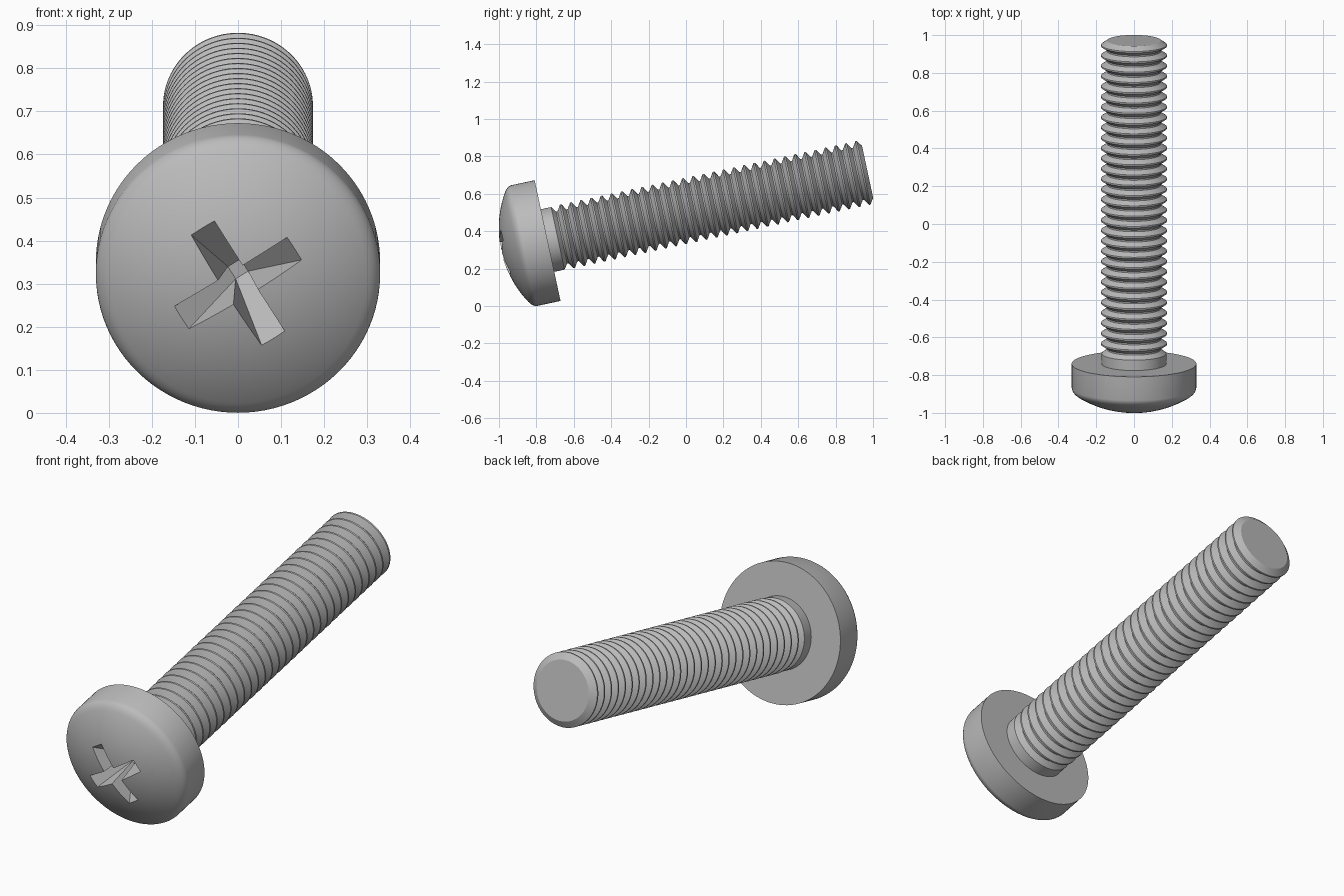
import bpy, bmesh
from math import radians, sin, cos, sqrt, pi
from mathutils import Matrix, Vector

cube = bpy.data.objects.get("Cube")
if cube:
    bpy.data.objects.remove(cube)

# Every part is made along local z, then tilted so the tip rises to the back
TILT = 12.1
PLACE = Matrix.Translation((0, -0.74, 0.35)) @ Matrix.Rotation(radians(TILT - 90), 4, 'X')

steel = bpy.data.materials.new("steel_grey")
steel.use_nodes = True
GREY = (0.5, 0.5, 0.5, 1)
steel.diffuse_color = GREY
steel.node_tree.nodes["Principled BSDF"].inputs["Base Color"].default_value = GREY


def add_object(name, bm):
    bmesh.ops.recalc_face_normals(bm, faces=bm.faces)
    mesh = bpy.data.meshes.new(name)
    bm.to_mesh(mesh)
    bm.free()
    mesh.materials.append(steel)
    obj = bpy.data.objects.new(name, mesh)
    obj.matrix_world = PLACE
    bpy.context.collection.objects.link(obj)
    return obj


def lathe(name, profile, steps=96):
    """Spin (radius, height) points about local z."""
    bm = bmesh.new()
    verts = [bm.verts.new((r, 0, t)) for r, t in profile]
    edges = [bm.edges.new(pair) for pair in zip(verts, verts[1:])]
    bmesh.ops.spin(bm, geom=verts + edges, cent=(0, 0, 0), axis=(0, 0, 1),
                   angle=2 * pi, steps=steps)
    bmesh.ops.remove_doubles(bm, verts=bm.verts, dist=0.0001)
    return add_object(name, bm)


def smooth(obj):
    bpy.ops.object.select_all(action='DESELECT')
    obj.select_set(True)
    bpy.context.view_layer.objects.active = obj
    bpy.ops.object.shade_smooth_by_angle(angle=radians(25))


# Pan head: flat underside, straight rim, rounded corner, shallow dome
DOME, APEX, RIM = 0.57, 0.254, 0.33


def dome_height(r):
    return -APEX + DOME - sqrt(DOME ** 2 - r ** 2)


corner_r = 0.298
top = dome_height(corner_r)
profile = [(0, 0), (RIM, 0), (RIM, -0.128)]
p0, p1, p2 = Vector((RIM, -0.128)), Vector((RIM - 0.002, -0.152)), Vector((corner_r, top))
for i in range(1, 6):
    u = i / 6
    profile.append(tuple(p0 * (1 - u) ** 2 + p1 * 2 * u * (1 - u) + p2 * u ** 2))
profile += [(r, dome_height(r)) for r in (corner_r * (1 - i / 12) for i in range(13))]
head = lathe("head", profile)

# Cross recess: two tapered bars cut down to a small square floor
for i in range(2):
    bm = bmesh.new()
    a = radians(-32 + 90 * i)
    for length, width, t in ((0.214, 0.038, -0.3), (0.017, 0.017, -0.075)):
        for sx in (-1, 1):
            for sy in (-1, 1):
                x, y = sx * length, sy * width
                bm.verts.new((x * cos(a) - y * sin(a), x * sin(a) + y * cos(a), t))
    bmesh.ops.convex_hull(bm, input=bm.verts)
    cutter = add_object("recess_cutter", bm)
    cutter.hide_render = True
    cut = head.modifiers.new("recess", 'BOOLEAN')
    cut.operation = 'DIFFERENCE'
    cut.solver = 'EXACT'
    cut.object = cutter
    bpy.context.view_layer.objects.active = head
    bpy.ops.object.modifier_apply(modifier=cut.name)
    bpy.data.objects.remove(cutter)
smooth(head)

# Threaded shank: plain collar, repeated V ridges, chamfered tip
PITCH, MAJOR, MINOR, LENGTH, LAST = 0.0557, 0.174, 0.142, 1.75, 1.724
profile = [(0, -0.01), (MAJOR - 0.003, -0.01), (MAJOR - 0.003, 0.056)]
for k in range(29, -1, -1):
    t = LAST - k * PITCH
    profile += [(MINOR, t - 0.57 * PITCH), (MINOR, t - 0.43 * PITCH),
                (MAJOR, t - PITCH / 14), (MAJOR, t + PITCH / 14)]
profile += [(MINOR, LENGTH), (0, LENGTH)]
shank = lathe("threaded_shank", profile)
smooth(shank)
